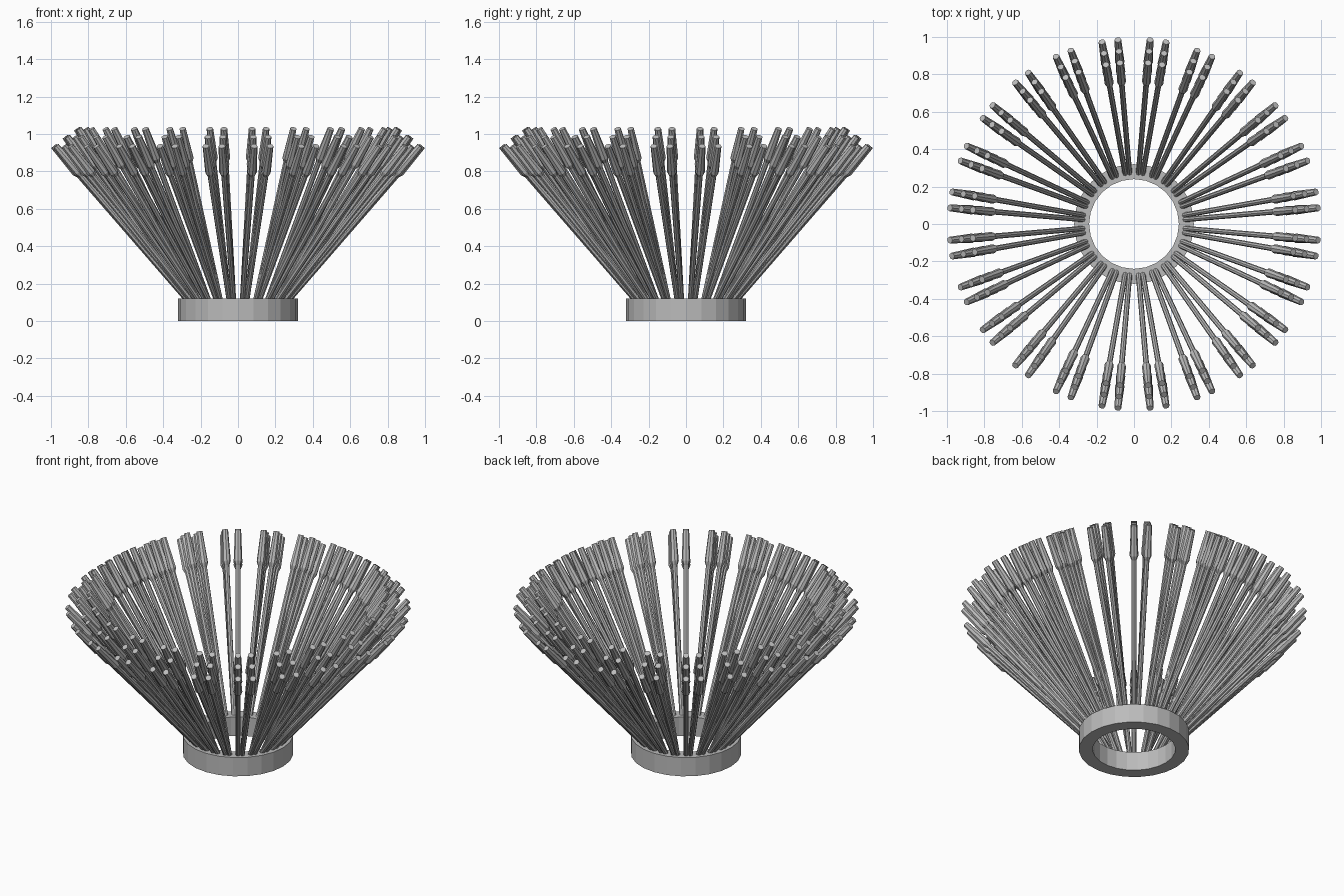
import bpy, bmesh, math
from mathutils import Vector, Matrix

if "Cube" in bpy.data.objects:
    bpy.data.objects.remove(bpy.data.objects["Cube"])

grey = bpy.data.materials.new("light grey")
grey.use_nodes = True
COLOR = (0.5, 0.5, 0.5, 1)
grey.diffuse_color = COLOR
grey.node_tree.nodes["Principled BSDF"].inputs["Base Color"].default_value = COLOR


def add_object(name, bm):
    bmesh.ops.recalc_face_normals(bm, faces=bm.faces)
    mesh = bpy.data.meshes.new(name)
    bm.to_mesh(mesh)
    bm.free()
    mesh.materials.append(grey)
    obj = bpy.data.objects.new(name, mesh)
    bpy.context.collection.objects.link(obj)
    return obj


def lathe(bm, profile, sides, matrix, closed=False):
    """Revolve (radius, height) points; cap the ends unless the profile is closed."""
    rings = []
    for r, h in profile:
        angles = [math.tau * i / sides for i in range(sides)]
        rings.append([bm.verts.new(matrix @ Vector((r * math.cos(a), r * math.sin(a), h)))
                      for a in angles])
    pairs = list(zip(rings, rings[1:]))
    if closed:
        pairs.append((rings[-1], rings[0]))
    else:
        bm.faces.new(rings[0])
        bm.faces.new(rings[-1])
    for low, high in pairs:
        for i in range(sides):
            j = (i + 1) % sides
            bm.faces.new((low[i], low[j], high[j], high[i]))


# Base collar: an open ring of 24 flat segments
bm = bmesh.new()
lathe(bm, [(0.32, 0), (0.32, 0.12), (0.24, 0.12), (0.24, 0)], 24, Matrix(), closed=True)
add_object("base_ring", bm)

# Rods: thin shaft, short flare and a tapered head, in three tiers
ROD = [(0.014, -0.03), (0.015, 0.87), (0.025, 0.895), (0.018, 1.08)]
TIERS = {"outer_rods": 49, "middle_rods": 53.2, "inner_rods": 57.2}

for name, elevation in TIERS.items():
    bm = bmesh.new()
    tilt = Matrix.Rotation(math.radians(90 - elevation), 4, "Y")
    root = Matrix.Translation((0.28, 0, 0.12))
    for segment in range(24):
        for offset in (5, 10):
            turn = Matrix.Rotation(math.radians(segment * 15 + offset), 4, "Z")
            lathe(bm, ROD, 8, turn @ root @ tilt)
    add_object(name, bm)
